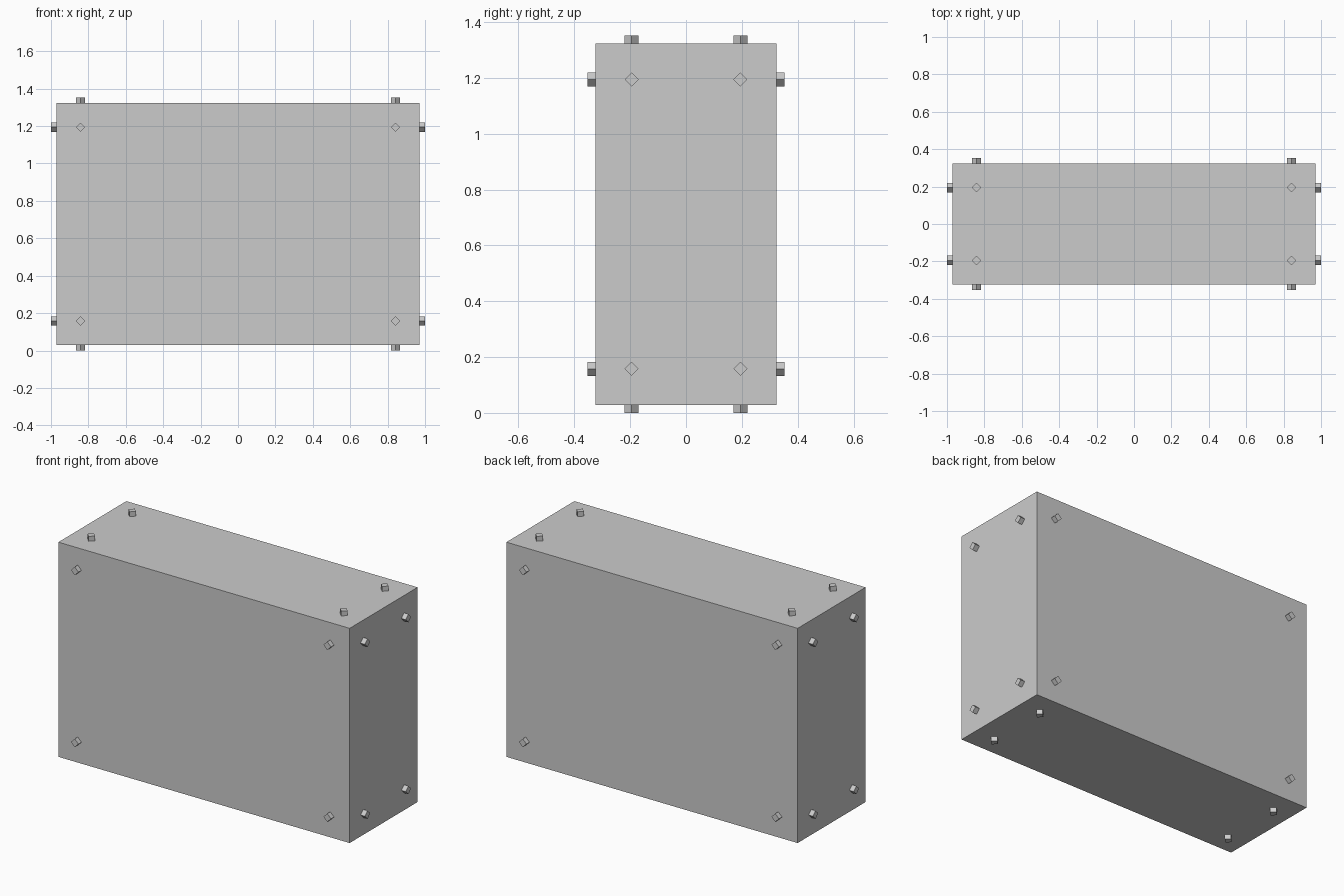
import bpy
from math import pi
from mathutils import Vector

if "Cube" in bpy.data.objects:
    bpy.data.objects.remove(bpy.data.objects["Cube"])

HALF = Vector((0.971, 0.3235, 0.647))   # half size of the block
STUD = 0.029                            # how far each stud sticks out
INSET = 0.129                           # stud distance from the block edges
CENTRE = Vector((0, 0, STUD + HALF.z))
SINK = 0.005                            # stud overlap into the block

# Main block
bpy.ops.mesh.primitive_cube_add(size=2, location=CENTRE)
block = bpy.context.object
block.name = "block"
block.scale = HALF
bpy.ops.object.transform_apply(location=False, rotation=False, scale=True)


def add_stud(name, axis, side, a, b):
    """Four-sided stud, diamond-on in its face, near one corner of that face."""
    u, v = [i for i in range(3) if i != axis]
    pos = Vector()
    pos[axis] = side * (HALF[axis] + (STUD - SINK) / 2)
    pos[u] = a * (HALF[u] - INSET)
    pos[v] = b * (HALF[v] - INSET)
    rot = [(0, pi / 2, 0), (pi / 2, 0, 0), (0, 0, 0)][axis]
    bpy.ops.mesh.primitive_cylinder_add(vertices=4, radius=0.025, depth=STUD + SINK,
                                        location=CENTRE + pos, rotation=rot)
    bpy.context.object.name = name


# Four corner studs on each of the six faces
faces = {"right": (0, 1), "left": (0, -1), "back": (1, 1),
         "front": (1, -1), "top": (2, 1), "bottom": (2, -1)}
for face, (axis, side) in faces.items():
    for a in (-1, 1):
        for b in (-1, 1):
            add_stud(face + "_stud", axis, side, a, b)
